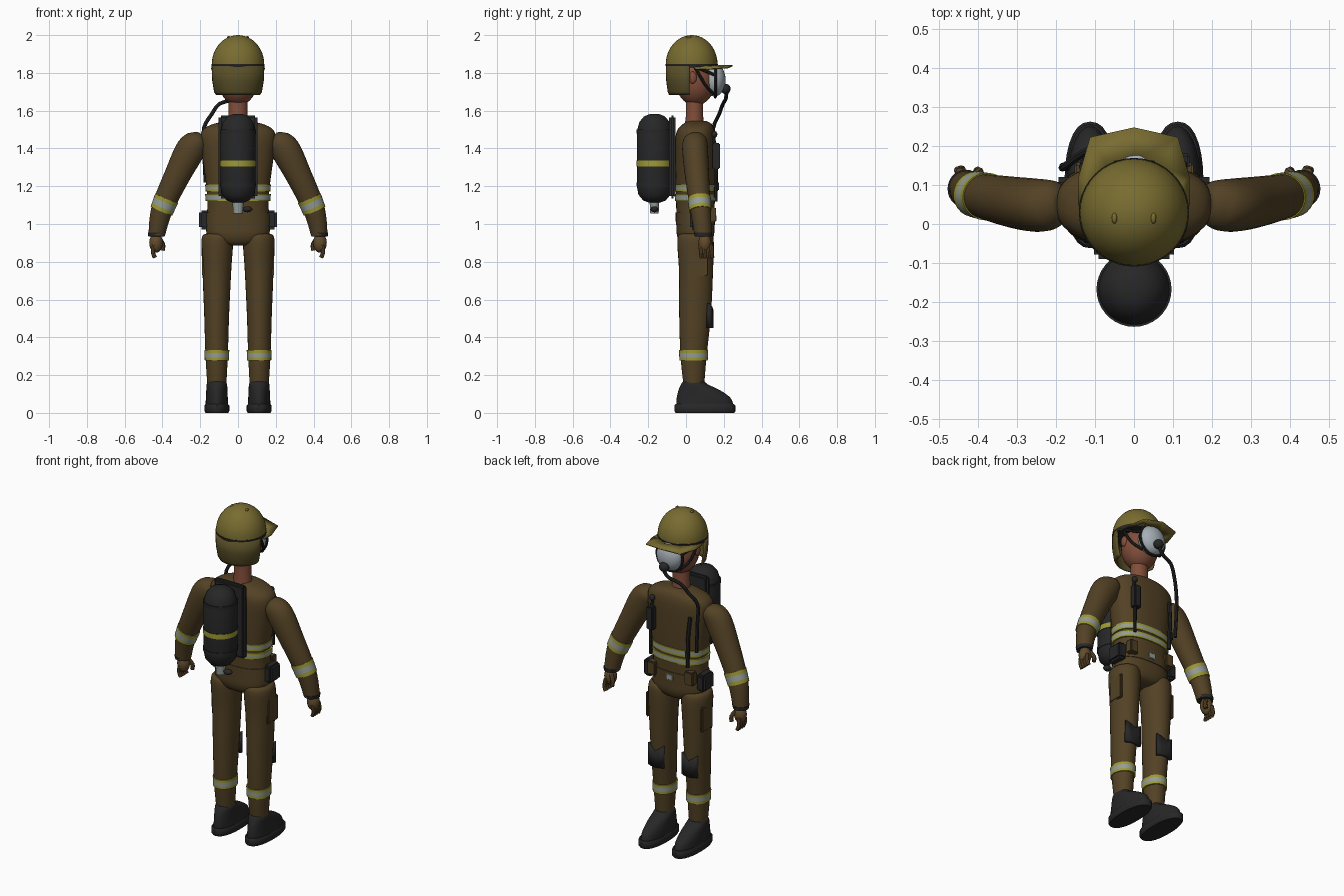
import bpy, bmesh, math
from mathutils import Vector, Matrix

if "Cube" in bpy.data.objects:
    bpy.data.objects.remove(bpy.data.objects["Cube"])


def material(name, r, g, b):
    m = bpy.data.materials.new(name)
    m.use_nodes = True
    m.diffuse_color = (r, g, b, 1)
    node = next(n for n in m.node_tree.nodes if n.type == "BSDF_PRINCIPLED")
    node.inputs["Base Color"].default_value = (r, g, b, 1)
    node.inputs["Roughness"].default_value = 0.8
    return m


COAT = material("coat brown", 0.085, 0.053, 0.018)
GLOVE = material("glove tan", 0.12, 0.07, 0.025)
OLIVE = material("helmet olive", 0.19, 0.15, 0.03)
FLAP = material("neck flap olive", 0.095, 0.075, 0.02)
SKIN = material("skin", 0.22, 0.075, 0.042)
BLACK = material("black gear", 0.02, 0.02, 0.021)
GLASS = material("visor grey", 0.38, 0.43, 0.47)
SILVER = material("reflective silver", 0.30, 0.34, 0.31)
YELLOW = material("reflective yellow", 0.34, 0.32, 0.035)
made = []


def finish(name, bm, mats):
    bmesh.ops.recalc_face_normals(bm, faces=bm.faces[:])
    me = bpy.data.meshes.new(name)
    bm.to_mesh(me)
    bm.free()
    for m in mats:
        me.materials.append(m)
    ob = bpy.data.objects.new(name, me)
    bpy.context.collection.objects.link(ob)
    made.append(ob)
    return ob


def spline(rings, n=4):
    """Smooth rings of (x, y, z, rx, ry) with a Catmull-Rom curve."""
    p = [rings[0]] + list(rings) + [rings[-1]]
    out = []
    for i in range(1, len(p) - 2):
        for k in range(n):
            t = k / n
            out.append([b + 0.5 * t * (c - a + t * (2 * a - 5 * b + 4 * c - d + t * (3 * (b - c) + d - a)))
                        for a, b, c, d in zip(*p[i - 1:i + 3])])
    return out + [list(rings[-1])]


def loft(name, rings, mats, follow=False, power=2, seg=28, side=1):
    """Skin elliptical rings; with several materials, one per row."""
    mats = mats if isinstance(mats, list) else [mats]
    bm = bmesh.new()
    pos = [Vector(r[:3]) for r in rings]
    loops = []
    for i, r in enumerate(rings):
        t = Vector((0, 0, 1))
        if follow:
            t = (pos[min(i + 1, len(pos) - 1)] - pos[max(i - 1, 0)]).normalized()
        u = Vector((0, 1, 0)) if abs(t.y) < 0.95 else Vector((0, 0, 1))
        u = (u - t * u.dot(t)).normalized()
        w = u.cross(t)
        loop = []
        for k in range(seg):
            c, s = math.cos(math.tau * k / seg), math.sin(math.tau * k / seg)
            c, s = (math.copysign(abs(v) ** (2 / power), v) for v in (c, s))
            q = pos[i] + w * r[3] * c + u * r[4] * s
            loop.append(bm.verts.new((q.x * side, q.y, q.z)))
        loops.append(loop)
    for i in range(len(loops) - 1):
        for k in range(seg):
            j = (k + 1) % seg
            f = bm.faces.new((loops[i][k], loops[i][j], loops[i + 1][j], loops[i + 1][k]))
            f.material_index = min(i, len(mats) - 1)
    bm.faces.new(loops[0])
    bm.faces.new(loops[-1]).material_index = len(mats) - 1
    return finish(name, bm, mats)


def stripe(name, a, b, side=1, **kw):
    rows = [[p + (q - p) * t for p, q in zip(a, b)] for t in (0, 0.28, 0.72, 1)]
    return loft(name, rows, [YELLOW, SILVER, YELLOW], side=side, **kw)


def tube(name, points, r, mat, side=1, n=3):
    return loft(name, spline([(*p, r, r) for p in points], n), mat, True, seg=8, side=side)


def ball(name, c, r, mat, side=1):
    bm = bmesh.new()
    bmesh.ops.create_uvsphere(bm, u_segments=24, v_segments=14, radius=1,
                              matrix=Matrix.Translation((c[0] * side, c[1], c[2])) @ Matrix.Diagonal((*r, 1)))
    return finish(name, bm, [mat])


def box(name, c, size, mat, side=1, bevel=0.006):
    bm = bmesh.new()
    bmesh.ops.create_cube(bm, size=1,
                          matrix=Matrix.Translation((c[0] * side, c[1], c[2])) @ Matrix.Diagonal((*size, 1)))
    bmesh.ops.bevel(bm, geom=bm.edges[:], offset=bevel, segments=2, affect="EDGES")
    return finish(name, bm, [mat])


def sheet(name, rows, mat, thick):
    bm = bmesh.new()
    vs = [[bm.verts.new(p) for p in row] for row in rows]
    for a, b in zip(vs, vs[1:]):
        for i in range(len(a) - 1):
            bm.faces.new((a[i], a[i + 1], b[i + 1], b[i]))
    ob = finish(name, bm, [mat])
    mod = ob.modifiers.new("thickness", "SOLIDIFY")
    mod.thickness, mod.offset = thick, 0
    return ob


# Jacket and its bands
loft("jacket", spline([(0, .05, .885, .06, .05), (0, .05, .9, .12, .08), (0, .05, .94, .163, .098),
                       (0, .05, 1.0, .168, .1), (0, .05, 1.1, .162, .102), (0, .05, 1.2, .168, .105),
                       (0, .05, 1.35, .188, .108), (0, .05, 1.45, .2, .107), (0, .053, 1.5, .185, .097),
                       (0, .06, 1.53, .13, .075), (0, .06, 1.545, .055, .05)]), COAT, power=2.4, seg=40)
for z, n in ((1.172, "upper"), (1.122, "lower")):
    stripe(n + "_chest_stripe", (0, .05, z, .171, .109), (0, .05, z + .038, .174, .11), power=2.4, seg=40)
loft("waist_belt", [(0, .05, .995, .172, .104), (0, .05, 1.06, .169, .105)], COAT, power=2.4, seg=40)
box("belt_buckle", (0, .155, 1.03), (.045, .012, .035), SILVER, bevel=.003)

# Neck and head
loft("neck", [(0, .045, 1.52, .056, .052), (0, .045, 1.57, .05, .046), (0, .045, 1.68, .05, .046)], SKIN)
ball("head", (0, .05, 1.755), (.102, .104, .128), SKIN)

# Helmet with rim, peak and neck flap
dome = [(0, .03, 1.845 + .155 * math.sin(a), .139 * math.cos(a), .137 * math.cos(a))
        for a in (math.pi / 2 * i / 12 * .99 for i in range(13))]
loft("helmet_shell", dome, OLIVE, seg=40)
loft("helmet_rim", [(0, .03, 1.828, .138, .136), (0, .03, 1.848, .141, .139)], BLACK, seg=40)
inner, outer = [], []
edge = [(-.141, .05), (-.141, .12), (-.112, .222), (0, .247), (.112, .222), (.141, .12), (.141, .05)]
for i, (x, y) in enumerate(edge):
    a = math.pi * (1 - i / 6)
    inner.append((.134 * math.cos(a), .035 + .13 * math.sin(a), 1.838))
    outer.append((x, y, 1.838 - .9 * x * x))
sheet("helmet_peak", [inner, outer], OLIVE, .006)
flap = []
for z, rx, ry in ((1.84, .135, .122), (1.76, .132, .12), (1.7, .122, .112), (1.685, .112, .105)):
    arc = [math.pi * (1 + i / 20) for i in range(21)]
    flap.append([(rx * math.cos(a), .02 + ry * math.sin(a), z) for a in arc])
sheet("neck_flap", flap, FLAP, .01)

# Breathing mask and air hose
ball("mask_visor", (0, .15, 1.762), (.083, .06, .087), GLASS)
rim = [(.086 * math.cos(a), .155, 1.762 + .09 * math.sin(a)) for a in (math.tau * i / 24 for i in range(25))]
tube("mask_rim", rim, .008, BLACK, n=1)
ball("mask_regulator", (0, .21, 1.715), (.03, .026, .027), BLACK)
tube("air_hose", [(0, .215, 1.7), (-.03, .21, 1.66), (-.1, .195, 1.635), (-.14, .175, 1.58), (-.18, .145, 1.51),
                  (-.18, .148, 1.4), (-.172, .145, 1.22)], .01, BLACK)

# Air tank and its carrier
tank = [(1.115, .035), (1.125, .06), (1.155, .085), (1.2, .093), (1.305, .093), (1.305, .096),
        (1.335, .096), (1.335, .093), (1.49, .093), (1.54, .08), (1.57, .055), (1.582, .025)]
loft("air_tank", [(0, -.167, z, r, r) for z, r in tank],
     [BLACK] * 5 + [YELLOW] + [BLACK] * 5, seg=36)
for z in (1.2, 1.48):
    loft("tank_strap", [(0, -.167, z, .096, .096), (0, -.167, z + .02, .096, .096)], BLACK, seg=36)
loft("tank_valve", [(0, -.167, 1.055, .025, .022), (0, -.167, 1.12, .03, .026)], SILVER, seg=16)
ball("valve_knob", (.05, -.167, 1.078), (.026, .02, .016), BLACK)
box("back_plate", (0, -.072, 1.355), (.205, .035, .44), BLACK, bevel=.012)

# Chest harness
tube("left_harness_strap", [(.12, .14, 1.47), (.125, .158, 1.38), (.125, .158, 1.14)], .009, BLACK)
box("chest_radio", (.12, .16, 1.36), (.045, .04, .14), BLACK)
ball("radio_knob", (.12, .15, 1.475), (.016, .016, .018), BLACK)
tube("right_harness_strap", [(-.13, .145, 1.42), (-.125, .158, 1.3), (-.12, .155, 1.12)], .011, BLACK)
box("gauge_clip", (-.125, .165, 1.2), (.025, .02, .05), BLACK)

arm = spline([(.185, .05, 1.46, .03, .035), (.205, .05, 1.443, .056, .06), (.25, .048, 1.395, .078, .068),
              (.32, .058, 1.26, .069, .064), (.39, .073, 1.11, .06, .056), (.415, .082, 1.03, .053, .051),
              (.43, .09, .945, .044, .046)], 5)
leg = spline([(.11, .05, .95, .055, .07), (.11, .05, .92, .083, .096), (.112, .053, .75, .076, .09),
              (.113, .048, .52, .066, .084), (.113, .04, .3, .059, .069), (.112, .042, .13, .049, .053)], 5)
for s, n in ((1, "left_"), (-1, "right_")):
    # Arms, cuffs and gloves
    loft(n + "sleeve", arm, COAT, True, side=s)
    stripe(n + "sleeve_stripe", (.405, .076, 1.07, .062, .059), (.377, .07, 1.137, .066, .061), s, follow=True)
    loft(n + "cuff", [(.43, .09, .955, .047, .049), (.432, .092, .935, .043, .045)], BLACK, side=s)
    ball(n + "palm", (.434, .1, .9), (.036, .034, .052), GLOVE, s)
    for k in range(4):
        y = .076 + .019 * k
        tube(n + "finger", [(.445, y, .89), (.45, y + .004, .85), (.44, y + .006, .822)], .011, GLOVE, s)
    tube(n + "thumb", [(.415, .12, .92), (.397, .132, .89), (.4, .135, .86)], .012, GLOVE, s)

    # Trousers with stripe, knee pad and pocket
    loft(n + "trouser_leg", leg, COAT, side=s)
    stripe(n + "trouser_stripe", (.112, .04, .278, .064, .075), (.112, .04, .333, .066, .077), s)
    pad = []
    for z0, top in ((.45, False), (.58, True)):
        pad.append([(s * (.112 + x), .135 - 7 * x * x, z0 - (.035 - abs(x) * .7 if top else 0))
                    for x in (-.05, -.025, 0, .025, .05)])
    sheet(n + "knee_pad", pad, BLACK, .02)
    box(n + "thigh_pocket", (.182, .065, .8), (.018, .1, .15), COAT, s)

    # Boots
    loft(n + "boot_sole", [(.112, .1, 0, .06, .155), (.112, .1, .01, .066, .162), (.112, .1, .038, .066, .162),
                           (.112, .1, .046, .06, .155)], BLACK, power=2.3, side=s)
    loft(n + "boot_upper", spline([(.112, .1, .04, .06, .152), (.112, .093, .08, .058, .142),
                                   (.112, .07, .12, .056, .11), (.112, .045, .15, .054, .072),
                                   (.112, .042, .165, .048, .058)]), BLACK, side=s)

    # Mask straps, ears and belt pouches
    tube(n + "upper_mask_strap", [(.08, .15, 1.79), (.108, .09, 1.815), (.12, .03, 1.84)], .008, BLACK, s)
    tube(n + "lower_mask_strap", [(.06, .145, 1.69), (.1, .1, 1.74), (.115, .045, 1.835)], .008, BLACK, s)
    ball(n + "ear", (.1, .035, 1.775), (.014, .022, .032), SKIN, s)
    ball(n + "helmet_stud", (.05, .015, 1.988), (.007, .014, .008), OLIVE, s)
    box(n + "belt_pouch", (.178, .07, 1.022), (.055, .1, .1), BLACK, s, .012)
    box(n + "front_pouch", (.125, .135, 1.05), (.055, .045, .08), COAT, s)

for ob in bpy.context.selected_objects:
    ob.select_set(False)
for ob in made:
    ob.select_set(True)
bpy.context.view_layer.objects.active = made[0]
bpy.ops.object.shade_smooth_by_angle(angle=math.radians(40))
